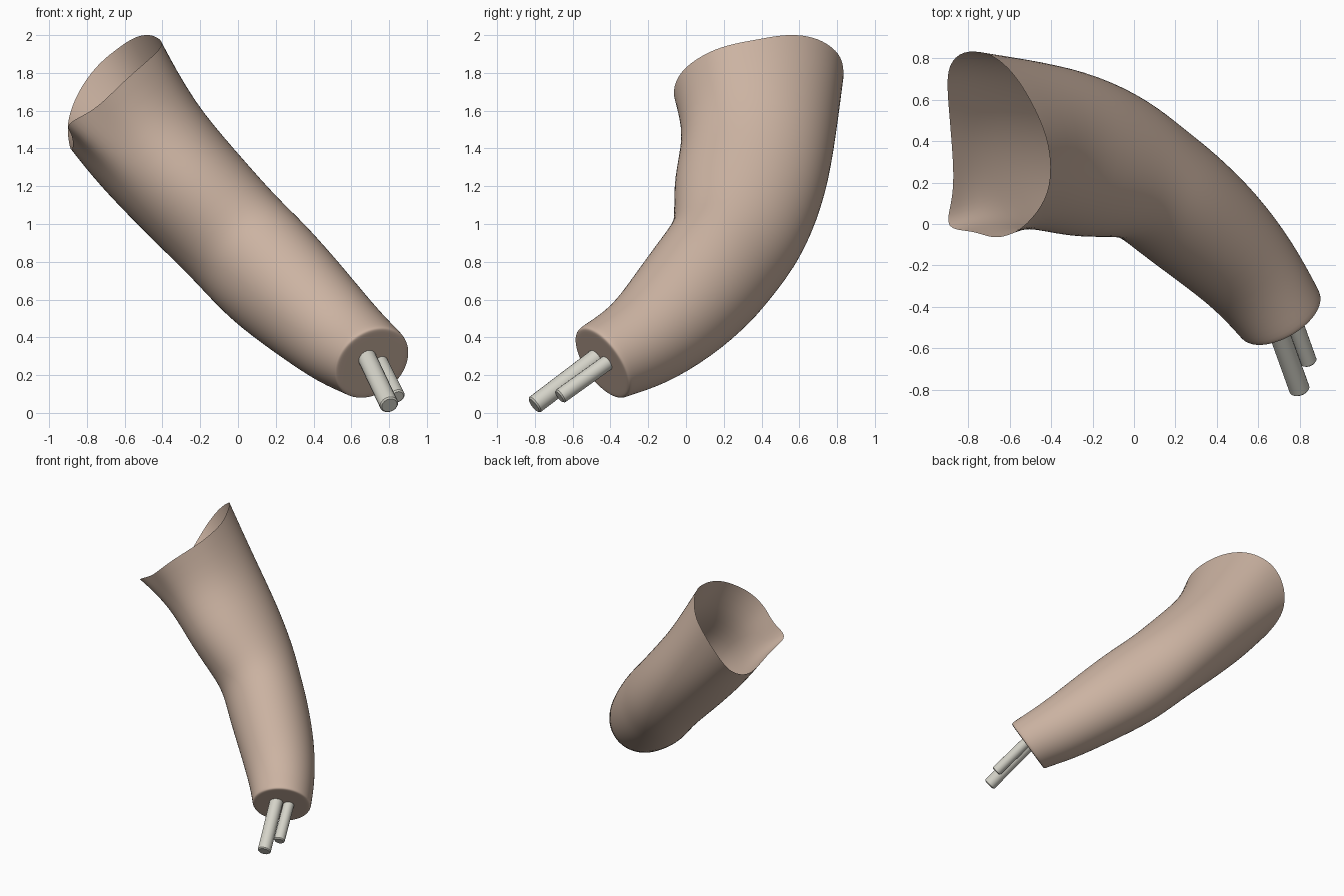
import bpy, bmesh, math
from mathutils import Vector

if "Cube" in bpy.data.objects:
    bpy.data.objects.remove(bpy.data.objects["Cube"])

SEG = 20


def material(name, col):
    m = bpy.data.materials.new(name)
    m.diffuse_color = (*col, 1)
    m.use_nodes = True
    m.node_tree.nodes["Principled BSDF"].inputs["Base Color"].default_value = m.diffuse_color
    return m


def finish(bm, name, mat):
    bmesh.ops.recalc_face_normals(bm, faces=bm.faces)
    me = bpy.data.meshes.new(name)
    bm.to_mesh(me)
    bm.free()
    ob = bpy.data.objects.new(name, me)
    bpy.context.collection.objects.link(ob)
    me.materials.append(mat)
    for p in me.polygons:
        p.use_smooth = True
    return ob


def ellipse(c, t, ru, rv, skew=0):
    # u follows the +y side, v the upper right side; skew bulges the under-back
    t = t.normalized()
    u = Vector((0, 1, 0))
    u = (u - t * u.dot(t)).normalized()
    v = t.cross(u)
    pts = []
    for i in range(SEG):
        a = 2 * math.pi * i / SEG
        k = 1 - skew * math.sin(2 * a)
        pts.append(c + (u * ru * math.cos(a) + v * rv * math.sin(a)) * k)
    return pts


skin = material("skin", (0.60, 0.45, 0.36))
bone = material("bone", (0.66, 0.65, 0.58))

# Ragged open rim at the shoulder
rim = [(-.75, .84, 1.84), (-.65, .80, 1.92), (-.56, .70, 1.985), (-.49, .58, 2.005), (-.44, .47, 1.995),
       (-.41, .37, 1.975), (-.40, .25, 1.955), (-.42, .12, 1.915), (-.52, -.01, 1.83), (-.61, -.06, 1.75),
       (-.69, -.07, 1.67), (-.78, -.03, 1.59), (-.92, -.03, 1.53), (-.88, .10, 1.48), (-.87, .23, 1.42),
       (-.88, .38, 1.385), (-.89, .50, 1.405), (-.90, .62, 1.46), (-.905, .75, 1.55), (-.85, .83, 1.70)]

# Arm cross-sections: centre, side radius, upper radius, skew
sections = [((-.49, .39, 1.43), .40, .335, 0),
            ((-.26, .33, 1.18), .405, .325, .02),
            ((-.04, .28, .95), .35, .31, .05),
            ((.08, .205, .825), .315, .315, .06),
            ((.20, .11, .705), .315, .315, .05),
            ((.40, -.06, .52), .295, .285, .03),
            ((.575, -.245, .36), .25, .25, 0)]
end = Vector((.71, -.445, .262))
normal = Vector((.43, -.74, -.51)).normalized()

centres = [Vector((-.66, .40, 1.68))] + [Vector(s[0]) for s in sections] + [end]
rings = [[Vector(p) for p in rim]]
for i, (c, ru, rv, skew) in enumerate(sections, 1):
    t = centres[i + 1] - centres[i - 1]
    rings.append(ellipse(centres[i], t, ru * 1.01, rv * 1.01, skew))
# Cut wrist with a softly rounded edge and flat cap
for back, r in ((.03, .225), (0, .221), (0, .195), (0, .08)):
    rings.append(ellipse(end - normal * back, normal, r, r))

bm = bmesh.new()
vr = [[bm.verts.new(p) for p in ring] for ring in rings]
for a, b in zip(vr, vr[1:]):
    for i in range(SEG):
        j = (i + 1) % SEG
        bm.faces.new((a[i], a[j], b[j], b[i]))
bm.faces.new(vr[-1])
arm = finish(bm, "arm_skin", skin)
sub = arm.modifiers.new("smooth", 'SUBSURF')
sub.levels = sub.render_levels = 2


# Two forearm bones protruding from the cut
def rod(name, a, b, r):
    a, b = Vector(a), Vector(b)
    d = (b - a).normalized()
    bm = bmesh.new()
    loops = [[bm.verts.new(p) for p in ellipse(c, d, q, q)]
             for c, q in ((a, r), (b - d * .008, r), (b, r - .008))]
    for p, q in zip(loops, loops[1:]):
        for i in range(SEG):
            j = (i + 1) % SEG
            bm.faces.new((p[i], p[j], q[j], q[i]))
    bm.faces.new(loops[0])
    bm.faces.new(loops[-1])
    ob = finish(bm, name, bone)
    bpy.context.view_layer.objects.active = ob
    ob.select_set(True)
    bpy.ops.object.shade_smooth_by_angle(angle=math.radians(40))
    ob.select_set(False)


rod("large_bone", (.66, -.41, .34), (.802, -.805, .04), .05)
rod("small_bone", (.745, -.39, .285), (.845, -.67, .085), .041)
